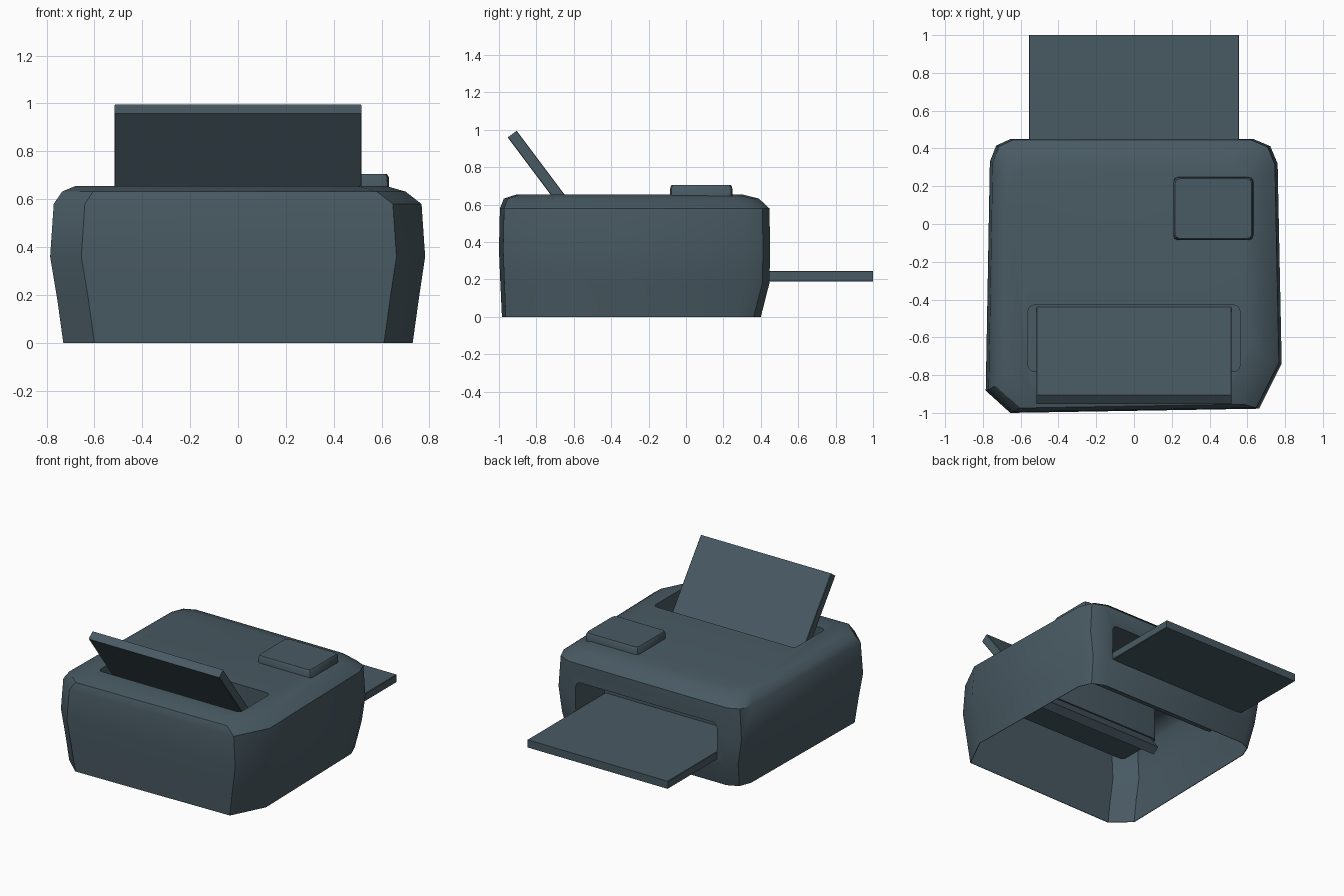
import bpy, bmesh, math
from mathutils import Vector

if "Cube" in bpy.data.objects:
    bpy.data.objects.remove(bpy.data.objects["Cube"])

slate = bpy.data.materials.new("dark slate")
slate.diffuse_color = (0.066, 0.102, 0.124, 1)
slate.use_nodes = True
slate.node_tree.nodes["Principled BSDF"].inputs["Base Color"].default_value = slate.diffuse_color


def outline(x0, x1, y0, y1, corners):
    """2D outline, anticlockwise; corners are (x radius, y radius, segments)."""
    pts = []
    places = ((x1, y1, -1, -1), (x0, y1, 1, -1), (x0, y0, 1, 1), (x1, y0, -1, 1))
    for k, ((x, y, sx, sy), (rx, ry, seg)) in enumerate(zip(places, corners)):
        for i in range(seg + 1):
            t = math.radians(90 * k + 90 * i / seg)
            pts.append((x + sx * rx + rx * math.cos(t), y + sy * ry + ry * math.sin(t)))
    return pts


def rounded_rect(x0, x1, y0, y1, r, seg=4):
    return outline(x0, x1, y0, y1, [(r, r, seg)] * 4)


def smooth(ob, angle):
    bpy.ops.object.select_all(action='DESELECT')
    ob.select_set(True)
    bpy.context.view_layer.objects.active = ob
    bpy.ops.object.shade_smooth_by_angle(angle=math.radians(angle))


def loft(name, rings, cap_start=True, angle=35):
    """Join equal-length rings of 3D points with quads and cap the ends."""
    bm = bmesh.new()
    loops = [[bm.verts.new(p) for p in ring] for ring in rings]
    n = len(loops[0])
    for a, b in zip(loops, loops[1:]):
        for i in range(n):
            j = (i + 1) % n
            bm.faces.new((a[i], a[j], b[j], b[i]))
    bm.faces.new(loops[-1])
    if cap_start:
        bm.faces.new(loops[0][::-1])
    bmesh.ops.recalc_face_normals(bm, faces=bm.faces)
    mesh = bpy.data.meshes.new(name)
    bm.to_mesh(mesh)
    bm.free()
    mesh.materials.append(slate)
    ob = bpy.data.objects.new(name, mesh)
    bpy.context.collection.objects.link(ob)
    smooth(ob, angle)
    return ob


def cut(target, cutter):
    """Cut a hole, bake the modifiers and remove the cutter."""
    mod = target.modifiers.new("cut", 'BOOLEAN')
    mod.operation = 'DIFFERENCE'
    mod.solver = 'EXACT'
    mod.object = cutter
    bpy.context.view_layer.objects.active = target
    for m in list(target.modifiers):
        bpy.ops.object.modifier_apply(modifier=m.name)
    bpy.data.objects.remove(cutter)


# housing: shell with uneven corners, open underneath, narrower towards +y
corners = [(0.13, 0.13, 2), (0.11, 0.12, 2), (0.13, 0.12, 1), (0.12, 0.26, 1)]
sections = [  # z, x min, x max, y min, y max
    (0.0, -0.73, 0.73, -0.985, 0.40),
    (0.18, -0.755, 0.755, -0.993, 0.446),
    (0.36, -0.785, 0.782, -1.0, 0.45),
    (0.58, -0.77, 0.767, -0.995, 0.446),
    (0.632, -0.735, 0.70, -0.975, 0.39),
    (0.655, -0.68, 0.62, -0.905, 0.30)]
rings = []
for z, x0, x1, y0, y1 in sections:
    rings.append([(x * (1 - 0.03 * max(0, y + 0.6)),
                   y + (0.011 * (x / 0.65 + 1) if y < -0.8 else 0), z)
                  for x, y in outline(x0, x1, y0, y1, corners)])
housing = loft("housing", rings, cap_start=False)
shell = housing.modifiers.new("shell", 'SOLIDIFY')
shell.thickness = 0.004
shell.offset = -1

# feed slot in the top, lined by a pocket with a floor
slot = rounded_rect(-0.56, 0.56, -0.78, -0.43, 0.03)
cut(housing, loft("feed_cutter", [[(x, y, z) for x, y in slot] for z in (0.6, 0.8)]))
loft("feed_pocket", [[(x, y, z) for x, y in slot] for z in (0.654, 0.375)], cap_start=False)

# output opening in the +y wall, lined by a recess
mouth = rounded_rect(-0.56, 0.56, 0.187, 0.45, 0.04)
cut(housing, loft("output_cutter", [[(x, y, z) for x, z in mouth] for y in (0.3, 0.6)]))
loft("output_recess", [[(x, y, z) for x, z in mouth] for y in (0.446, 0.12)], cap_start=False)
smooth(housing, 68)

# output tray
tray = rounded_rect(-0.557, 0.557, 0.19, 0.245, 0.003, 1)
loft("output_tray", [[(x, y, z) for x, z in tray] for y in (0.12, 1.0)])

# leaning paper support, passing through the feed slot
along = Vector((0, -0.6, 0.8))
across = Vector((0, -0.8, -0.6))
top = Vector((0, -0.905, 0.995))
low = top - along * 0.9
sheet = rounded_rect(-0.517, 0.517, 0, 0.06, 0.003, 1)
loft("paper_support", [[Vector((x, 0, 0)) + base + across * t for x, t in sheet]
                       for base in (low, top)])

# control pad on the top
pad = []
for z, inset in ((0.645, 0), (0.692, 0.002), (0.705, 0.009)):
    pad.append([(x, y, z) for x, y in rounded_rect(0.208 + inset, 0.632 - inset,
                                                   -0.086 + inset, 0.249 - inset, 0.025, 2)])
loft("control_pad", pad)
